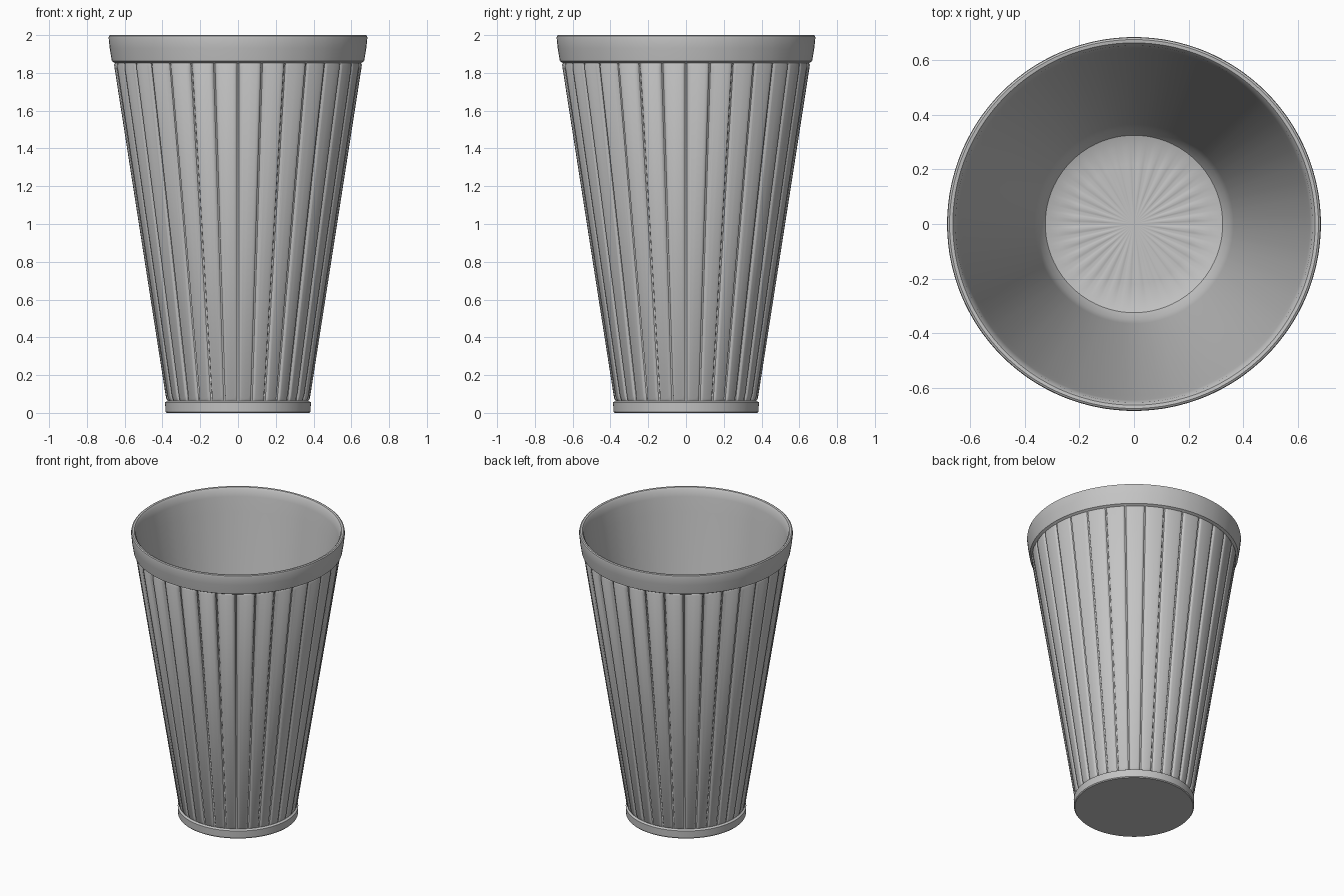
import bpy, bmesh, math

cube = bpy.data.objects.get("Cube")
if cube:
    bpy.data.objects.remove(cube, do_unlink=True)

# Single clay-grey material
grey = bpy.data.materials.new("clay grey")
grey.use_nodes = True
grey.diffuse_color = (0.55, 0.55, 0.55, 1)
grey.node_tree.nodes["Principled BSDF"].inputs["Base Color"].default_value = (0.55, 0.55, 0.55, 1)

PANELS = 32
SECTOR = 2 * math.pi / PANELS
FLOOR_HALF, EDGE_HALF = 0.004, 0.011   # half widths of each groove
DEPTH = 0.012


def body_radius(z):
    return 0.379 + (z - 0.065) * 0.156


# Columns of half a panel: (is groove floor, fraction across panel, corner drop)
half = [(True, 0, 0), (False, 0, 0.025), (False, 0.12, 0.012),
        (False, 0.35, 0.003), (False, 1, 0)]
columns = [(side, *c) for side, cols in ((1, half), (-1, half[-2::-1])) for c in cols]


def column_angle(side, groove, fraction, radius):
    r = max(radius, 0.35)
    edge = EDGE_HALF / r
    a = FLOOR_HALF / r if groove else edge + fraction * (SECTOR / 2 - edge)
    return a if side > 0 else SECTOR - a


# Rings as (radius, z, kind), running from the foot, over the lip, to the inner floor
rings = [(0.379, 0, "plain"), (0.384, 0.006, "plain"), (0.386, 0.056, "plain"),
         (body_radius(0.064) - 0.006, 0.064, "plain")]
rings += [(0, 0.075, "panel_start"), (0, 1.845, "panel_end")]
rings += [(body_radius(1.853) - 0.006, 1.853, "plain"),
          (0.668, 1.862, "plain"), (0.679, 1.93, "plain"), (0.685, 1.985, "plain"),
          (0.683, 1.996, "plain"), (0.676, 2.0, "plain"), (0.664, 1.998, "plain"),
          (0.654, 1.985, "plain"), (0.645, 1.94, "plain"), (0.63, 1.84, "plain"),
          (0.365, 0.22, "plain"), (0.35, 0.15, "plain"), (0.325, 0.115, "plain"),
          (0.28, 0.1, "plain"), (0.22, 0.098, "ripple"), (0.1, 0.098, "ripple")]

bm = bmesh.new()
loops = []
for radius, z, kind in rings:
    loop = []
    for n in range(PANELS):
        for side, groove, fraction, drop in columns:
            r, h = radius, z
            if kind.startswith("panel"):
                h += drop if kind == "panel_start" else -drop
                r = body_radius(h) - (DEPTH if groove else 0)
            elif kind == "ripple":
                h += 0.004 * radius / 0.22 * fraction
            a = n * SECTOR + column_angle(side, groove, fraction, r)
            loop.append(bm.verts.new((r * math.cos(a), r * math.sin(a), h)))
    loops.append(loop)

# Skin the rings together
count = len(loops[0])
for low, high in zip(loops, loops[1:]):
    for i in range(count):
        j = (i + 1) % count
        bm.faces.new((low[i], low[j], high[j], high[i]))

# Flat underside and inner floor centre
bm.faces.new(loops[0][::-1])
centre = bm.verts.new((0, 0, 0.098))
for i in range(count):
    bm.faces.new((loops[-1][i], loops[-1][(i + 1) % count], centre))

bmesh.ops.recalc_face_normals(bm, faces=bm.faces)
mesh = bpy.data.meshes.new("fluted_cup")
bm.to_mesh(mesh)
bm.free()
mesh.materials.append(grey)
cup = bpy.data.objects.new("fluted_cup", mesh)
bpy.context.collection.objects.link(cup)

bpy.ops.object.select_all(action="DESELECT")
cup.select_set(True)
bpy.context.view_layer.objects.active = cup
bpy.ops.object.shade_smooth_by_angle(angle=math.radians(35))
